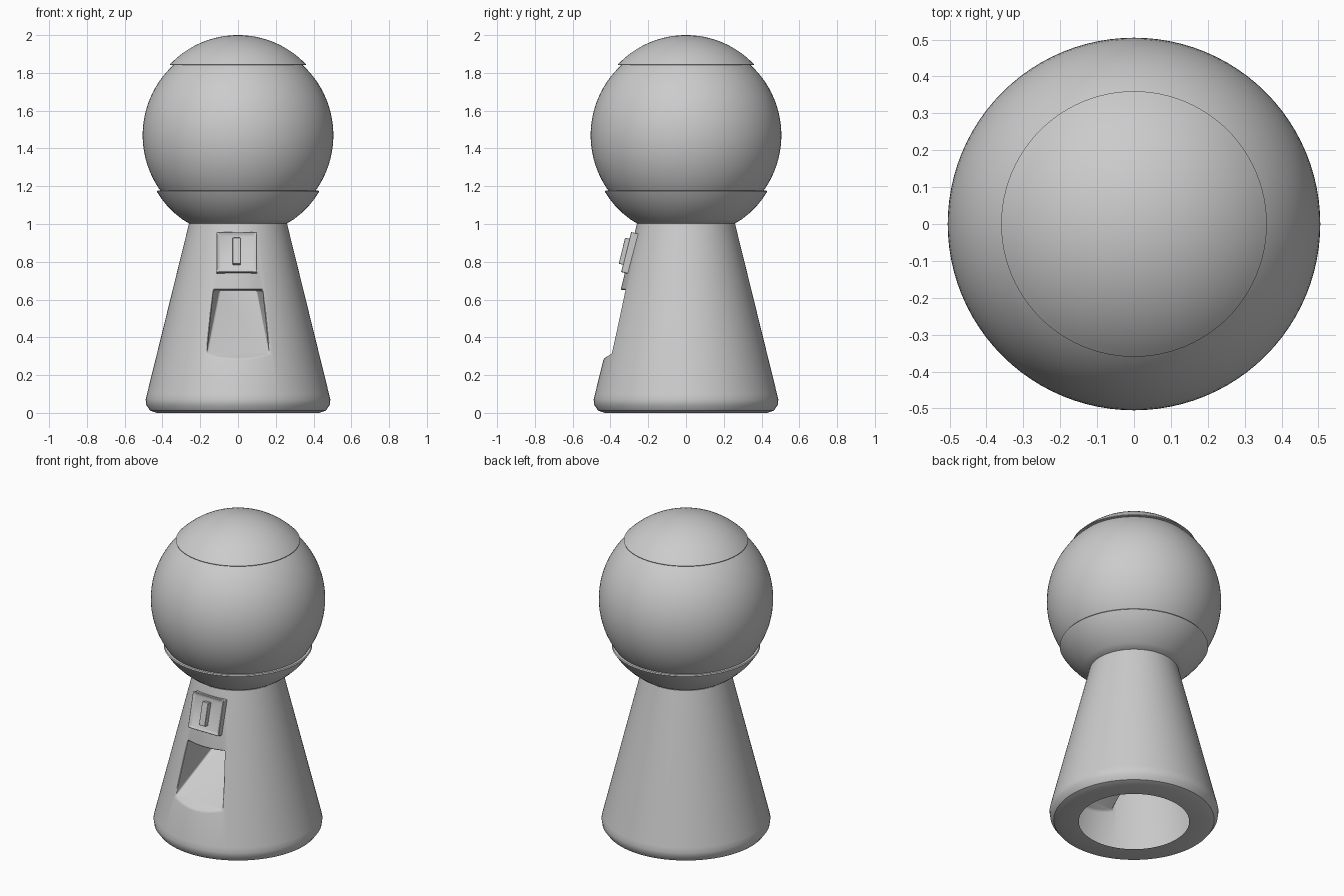
import bpy, bmesh, math
from mathutils import Vector

if "Cube" in bpy.data.objects:
    bpy.data.objects.remove(bpy.data.objects["Cube"])


def add_object(name, bm, smooth=35):
    bmesh.ops.recalc_face_normals(bm, faces=bm.faces)
    mesh = bpy.data.meshes.new(name)
    bm.to_mesh(mesh)
    bm.free()
    obj = bpy.data.objects.new(name, mesh)
    bpy.context.collection.objects.link(obj)
    if smooth:
        shade(obj, smooth)
    return obj


def shade(obj, angle=35):
    bpy.ops.object.select_all(action='DESELECT')
    obj.select_set(True)
    bpy.context.view_layer.objects.active = obj
    bpy.ops.object.shade_smooth_by_angle(angle=math.radians(angle))


def lathe(name, profile, steps=96):
    bm = bmesh.new()
    verts = [bm.verts.new((r, 0, z)) for r, z in profile]
    edges = [bm.edges.new(p) for p in zip(verts, verts[1:])]
    bmesh.ops.spin(bm, geom=verts + edges, axis=(0, 0, 1), cent=(0, 0, 0),
                   angle=math.tau, steps=steps, use_duplicate=False)
    bmesh.ops.remove_doubles(bm, verts=bm.verts, dist=1e-5)
    return add_object(name, bm)


def bevel(obj, width, segments=3, clamp=True):
    mod = obj.modifiers.new("soft_edges", 'BEVEL')
    mod.width = width
    mod.segments = segments
    mod.limit_method = 'ANGLE'
    mod.angle_limit = math.radians(40)
    mod.use_clamp_overlap = clamp


# Tapered stand, closed for now so the chute can be cut
stand = lathe("stand", [(0, 0), (.32, 0), (.43, 0), (.465, .012), (.485, .04),
                        (.489, .07), (.482, .10), (.255, 1.02), (0, 1.02)])

# Chute cutter: wedge with a floor ramping up and back
bm = bmesh.new()
for y, z, half in ((-.48, .26, .175), (-.50, .65, .142), (.15, .65, .10)):
    for s in (-1, 1):
        bm.verts.new((s * half, y, z))
bmesh.ops.convex_hull(bm, input=bm.verts)
bmesh.ops.dissolve_limit(bm, angle_limit=.01, verts=bm.verts, edges=bm.edges)
cutter = add_object("chute_cutter", bm, 0)
cutter.hide_render = True
cut = stand.modifiers.new("chute", 'BOOLEAN')
cut.operation = 'DIFFERENCE'
cut.solver = 'EXACT'
cut.object = cutter
bevel(stand, .01, 3, False)

# Bake the cut, then open the stand below and above to leave a shell
bpy.context.view_layer.update()
baked = bpy.data.meshes.new_from_object(
    stand.evaluated_get(bpy.context.evaluated_depsgraph_get()))
stand.modifiers.clear()
stand.data = baked
bpy.data.objects.remove(cutter)
bm = bmesh.new()
bm.from_mesh(baked)
caps = [f for f in bm.faces
        if all(v.co.z > 1.0195 for v in f.verts)
        or all(v.co.z < .001 and v.co.xy.length < .325 for v in f.verts)]
bmesh.ops.delete(bm, geom=caps, context='FACES')
bm.to_mesh(baked)
bm.free()
shade(stand, 35)

# Globe
bm = bmesh.new()
bmesh.ops.create_uvsphere(bm, u_segments=96, v_segments=48, radius=.505)
bmesh.ops.translate(bm, verts=bm.verts, vec=(0, 0, 1.47))
add_object("globe", bm)

# Cup-shaped collar under the globe
lathe("collar", [(.22, 1.0), (.26, 1.003), (.295, 1.025), (.335, 1.057),
                 (.373, 1.094), (.403, 1.131), (.424, 1.162), (.43, 1.172),
                 (.426, 1.178), (.40, 1.178)])

# Domed lid
R, cz = .495, 1.505
arc = [i / 16 * math.asin(.36 / R) for i in range(17)]
lathe("lid", [(R * math.sin(a), cz + R * math.cos(a)) for a in arc]
      + [(.36, 1.842), (.335, 1.842)])

# Coin plate with a recessed panel, tilted to follow the stand
TILT = -math.radians(13.9)


def box(size, recess=None):
    bm = bmesh.new()
    bmesh.ops.create_cube(bm, size=1)
    bmesh.ops.scale(bm, verts=bm.verts, vec=Vector(size))
    if recess:
        face = min(bm.faces, key=lambda f: f.calc_center_median().y)
        bmesh.ops.inset_region(bm, faces=[face], thickness=recess)
        bmesh.ops.translate(bm, verts=face.verts, vec=(0, .01, 0))
    return bm


for name, size, pos, recess, width in (
        ("coin_plate", (.216, .06, .218), (-.007, -.29, .845), .024, .005),
        ("coin_slot_bar", (.042, .05, .142), (-.007, -.315, .853), None, .003)):
    part = add_object(name, box(size, recess))
    part.location = pos
    part.rotation_euler.x = TILT
    bevel(part, width, 2)
